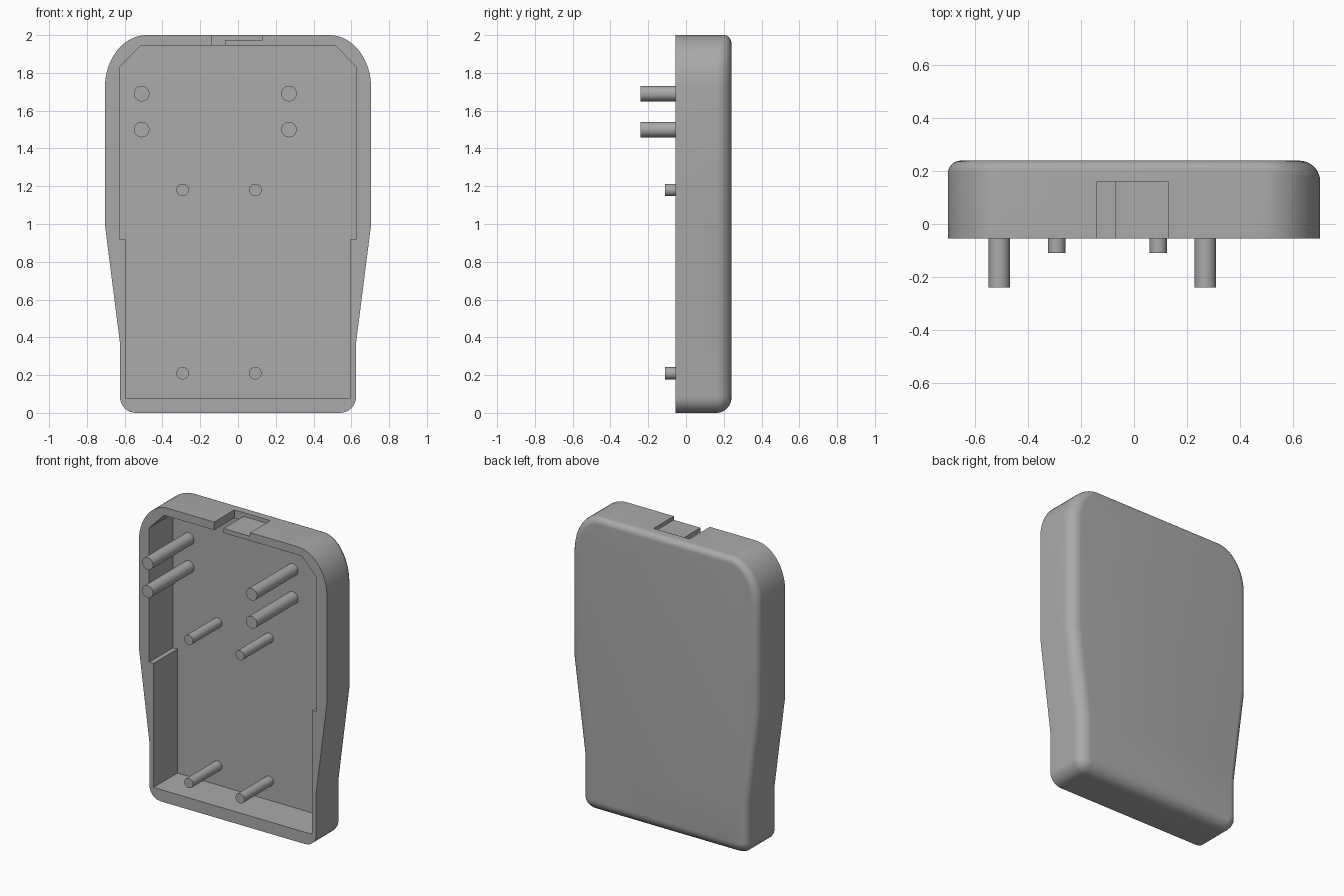
import bpy, bmesh
from math import sin, cos, pi, radians
from mathutils import Vector

if "Cube" in bpy.data.objects:
    bpy.data.objects.remove(bpy.data.objects["Cube"], do_unlink=True)

FRONT, BACK, FLOOR = -0.055, 0.24, 0.2

grey = bpy.data.materials.new("plain grey")
grey.use_nodes = True
colour = (0.4, 0.4, 0.4, 1)
grey.diffuse_color = colour
grey.node_tree.nodes["Principled BSDF"].inputs["Base Color"].default_value = colour


def loft(name, rings):
    """Closed solid through rings of equal length, capped at both ends."""
    bm = bmesh.new()
    loops = [[bm.verts.new(p) for p in ring] for ring in rings]
    n = len(loops[0])
    for a, b in zip(loops, loops[1:]):
        for i in range(n):
            bm.faces.new((a[i], a[(i + 1) % n], b[(i + 1) % n], b[i]))
    bm.faces.new(loops[0])
    bm.faces.new(loops[-1])
    bmesh.ops.recalc_face_normals(bm, faces=bm.faces)
    mesh = bpy.data.meshes.new(name)
    bm.to_mesh(mesh)
    bm.free()
    mesh.materials.append(grey)
    obj = bpy.data.objects.new(name, mesh)
    bpy.context.collection.objects.link(obj)
    return obj


def prism(name, outline, y0, y1):
    return loft(name, [[(x, y, z) for x, z in outline] for y in (y0, y1)])


def select(obj):
    bpy.ops.object.select_all(action="DESELECT")
    obj.select_set(True)
    bpy.context.view_layer.objects.active = obj


def cut(obj, cutter):
    mod = obj.modifiers.new("cut", "BOOLEAN")
    mod.operation = "DIFFERENCE"
    mod.solver = "EXACT"
    mod.object = cutter
    select(obj)
    bpy.ops.object.modifier_apply(modifier=mod.name)
    bpy.data.objects.remove(cutter, do_unlink=True)


def smooth(obj):
    select(obj)
    bpy.ops.object.shade_smooth_by_angle(angle=radians(30))


def arc(cx, cz, rx, rz, start, steps):
    """Quarter ellipse, counter-clockwise from the start angle."""
    angles = [start + pi / 2 * i / steps for i in range(steps + 1)]
    return [(cx + rx * cos(a), cz + rz * sin(a)) for a in angles]


# Outer outline: right half from the bottom up, then mirrored
half = arc(0.54, 0.085, 0.085, 0.085, -pi / 2, 8)
half += [(0.625, 0.37), (0.705, 1.0)]
half += arc(0.485, 1.72, 0.22, 0.28, 0, 16)
outline = [Vector(p) for p in half + [(-x, z) for x, z in reversed(half)]]


# Back edge rounding, wider along the bottom and the +x side
def vertex_inset(i):
    p, a, b = outline[i], outline[i - 1], outline[(i + 1) % len(outline)]
    d = (p - a).normalized() + (b - p).normalized()
    n = Vector((d.y, -d.x)).normalized()
    side = 0.08 if n.x > 0 else 0.05
    end = 0.04 if n.y > 0 else 0.08
    return p, n, side * n.x ** 2 + end * n.y ** 2


rings = [[(p.x, FRONT, p.y) for p in outline]]
for k in range(9):
    t = pi / 2 * k / 8
    ring = []
    for i in range(len(outline)):
        p, n, r = vertex_inset(i)
        q = p - n * r * (1 - cos(t))
        ring.append((q.x, BACK - r + r * sin(t), q.y))
    rings.append(ring)
shell = loft("shell", rings)

# Hollow with a chamfered top and a step in each side wall
inner = [(0.595, 0.08), (0.595, 0.92), (0.627, 0.92), (0.627, 1.83), (0.515, 1.945)]
inner += [(-x, z) for x, z in reversed(inner)]
cut(shell, prism("cavity_cutter", inner, FRONT - 0.1, FLOOR))

# Shallow notch in the top wall with a through slot at one end
notch = [(-0.14, 1.9), (-0.07, 1.9), (-0.07, 1.975), (0.13, 1.975), (0.13, 2.1), (-0.14, 2.1)]
cut(shell, prism("notch_cutter", notch, FRONT - 0.1, 0.16))
smooth(shell)


# Round posts standing on the cavity floor
def post(name, x, z, radius, tip):
    circle = [(x + radius * cos(a), z + radius * sin(a))
              for a in (2 * pi * i / 32 for i in range(32))]
    smooth(prism(name, circle, tip, FLOOR + 0.005))


for x, side in ((-0.51, "right"), (0.27, "left")):
    for z, level in ((1.69, "upper"), (1.5, "lower")):
        post(f"long_post_{side}_{level}", x, z, 0.041, -0.24)
for x, side in ((-0.293, "right"), (0.092, "left")):
    for z, level in ((1.18, "upper"), (0.21, "lower")):
        post(f"short_post_{side}_{level}", x, z, 0.033, -0.11)
